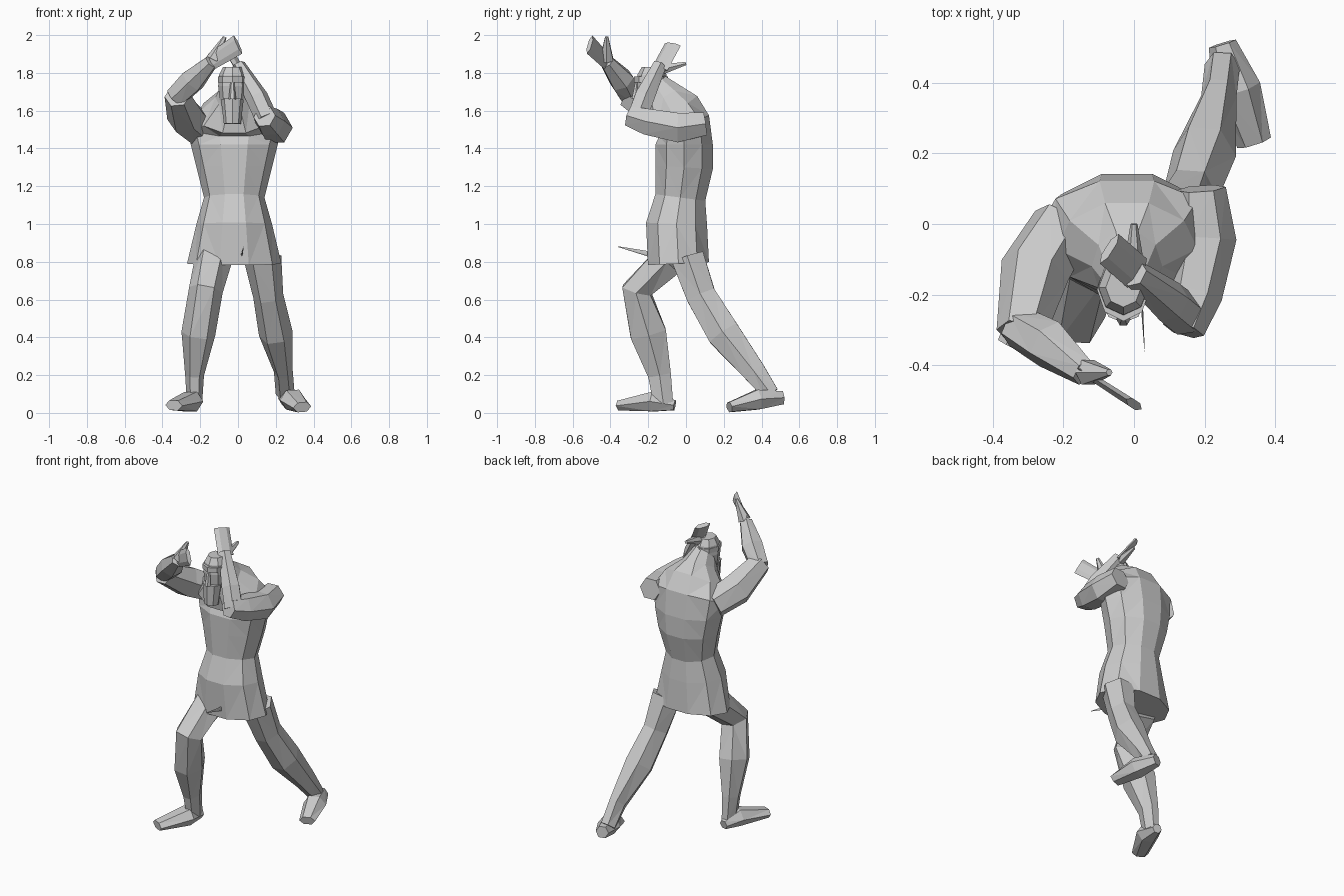
import bpy
import bmesh
import math
from mathutils import Vector

default_cube = bpy.data.objects.get("Cube")
if default_cube:
    bpy.data.objects.remove(default_cube)

ACROSS = Vector((1, 0, 0))
UPWARD = Vector((0, 0, 1))

# One plain clay colour for the whole figure
clay = bpy.data.materials.new("clay grey")
clay.use_nodes = True
grey = (.6, .6, .6, 1)
clay.diffuse_color = grey
shader = clay.node_tree.nodes["Principled BSDF"]
shader.inputs["Base Color"].default_value = grey


def ring_around(bm, centre, along, side, width, depth, corners):
    """Add a ring of corners square to the direction of travel."""
    along = along.normalized()
    side = (side - along * side.dot(along)).normalized()
    front = along.cross(side)
    ring = []
    for corner in range(corners):
        angle = math.tau * corner / corners
        offset = side * width * math.cos(angle) + front * depth * math.sin(angle)
        ring.append(bm.verts.new(centre + offset))
    return ring


def limb(name, *joints, flat=1, side=ACROSS, corners=6):
    """Skin a faceted tube over joints of (x, y, z, radius, optional depth)."""
    bm = bmesh.new()
    centres = [Vector(joint[:3]) for joint in joints]
    last = len(joints) - 1
    rings = []
    for index, centre in enumerate(centres):
        # Each ring faces halfway between its two neighbouring bones
        along = Vector()
        if index > 0:
            along += (centre - centres[index - 1]).normalized()
        if index < last:
            along += (centres[index + 1] - centre).normalized()
        radius = joints[index][3]
        depth = joints[index][4] if len(joints[index]) > 4 else radius * flat
        rings.append(ring_around(bm, centre, along, side, radius, depth, corners))
    for lower, upper in zip(rings, rings[1:]):
        for corner in range(corners):
            before = corner - 1
            bm.faces.new((lower[before], lower[corner], upper[corner], upper[before]))
    bm.faces.new(rings[0])
    bm.faces.new(rings[-1])
    bmesh.ops.triangulate(bm, faces=bm.faces)
    bmesh.ops.recalc_face_normals(bm, faces=bm.faces)

    mesh = bpy.data.meshes.new(name)
    bm.to_mesh(mesh)
    bm.free()
    mesh.materials.append(clay)
    part = bpy.data.objects.new(name, mesh)
    bpy.context.collection.objects.link(part)


# Body: flared tunic skirt, waist, chest, and shoulders sloping up to the neck
middle = -.02
limb("tunic_body",
     (middle, -.04, .79, .25, .17),
     (middle, -.05, 1, .2, .17),
     (middle, -.03, 1.14, .16, .14),
     (middle, -.01, 1.3, .2, .16),
     (middle, -.01, 1.42, .23, .16),
     (middle, -.01, 1.52, .25, .15),
     (middle, -.07, 1.58, .2, .17),
     (middle, -.12, 1.67, .1, .12),
     (middle, -.17, 1.75, .06, .07),
     corners=10)
limb("tunic_lace",
     (.02, -.19, .84, .015),
     (.03, -.36, .88, .002),
     side=UPWARD, flat=.3)

# Head, with a beard, a cap band and a nose
centre = -.03
limb("head",
     (centre, -.18, 1.6, .06),
     (centre, -.18, 1.73, .075),
     (centre, -.18, 1.79, .07),
     (centre, -.18, 1.83, .05),
     flat=1.1, corners=8)
limb("beard",
     (centre, -.23, 1.53, .045),
     (centre, -.22, 1.66, .06),
     corners=8)
limb("cap_band",
     (centre, -.185, 1.75, .075),
     (centre, -.185, 1.78, .075),
     flat=1.2, corners=8)
limb("nose",
     (centre, -.27, 1.66, .02),
     (centre, -.26, 1.75, .01))

# Right leg steps forward, left leg stretches back
limb("right_leg",
     (-.13, -.09, .81, .1),
     (-.17, -.26, .65, .09),
     (-.21, -.2, .42, .09, .11),
     (-.23, -.14, .2, .05, .07),
     (-.23, -.12, .05, .04, .06))
limb("left_leg",
     (.13, .01, .82, .1),
     (.16, .08, .62, .08, .09),
     (.2, .2, .42, .09, .1),
     (.24, .36, .22, .05, .07),
     (.25, .45, .1, .05))
limb("right_foot",
     (-.23, -.06, .04, .03),
     (-.25, -.17, .06, .07, .06),
     (-.34, -.35, .04, .05, .03))
limb("left_foot",
     (.25, .51, .08, .04),
     (.29, .38, .07, .07, .06),
     (.34, .23, .03, .05, .03))

# Right arm reaches out in front of the head
limb("right_upper_arm",
     (-.2, 0, 1.5, .09),
     (-.28, -.13, 1.57, .1),
     (-.32, -.31, 1.68, .07))
limb("right_forearm",
     (-.33, -.29, 1.67, .06),
     (-.24, -.34, 1.76, .07),
     (-.14, -.42, 1.86, .04))
limb("right_hand",
     (-.14, -.42, 1.86, .045),
     (0, -.51, 1.95, .055),
     flat=.25, side=UPWARD)
limb("right_thumb",
     (-.13, -.42, 1.87, .04),
     (-.07, -.42, 1.99, .01))

# Left arm folds back over the head
limb("left_upper_arm",
     (.19, .1, 1.53, .07),
     (.2, -.04, 1.51, .09),
     (.17, -.2, 1.54, .08),
     (.14, -.3, 1.57, .06))
limb("left_forearm",
     (.15, -.26, 1.56, .06),
     (.1, -.22, 1.67, .06),
     (0, -.14, 1.84, .04))
limb("left_hand",
     (.01, -.14, 1.82, .05),
     (-.07, -.07, 1.95, .05),
     flat=.3, side=Vector((1, 2, 0)))
limb("left_thumb",
     (0, -.12, 1.82, .03),
     (0, 0, 1.85, .01))
